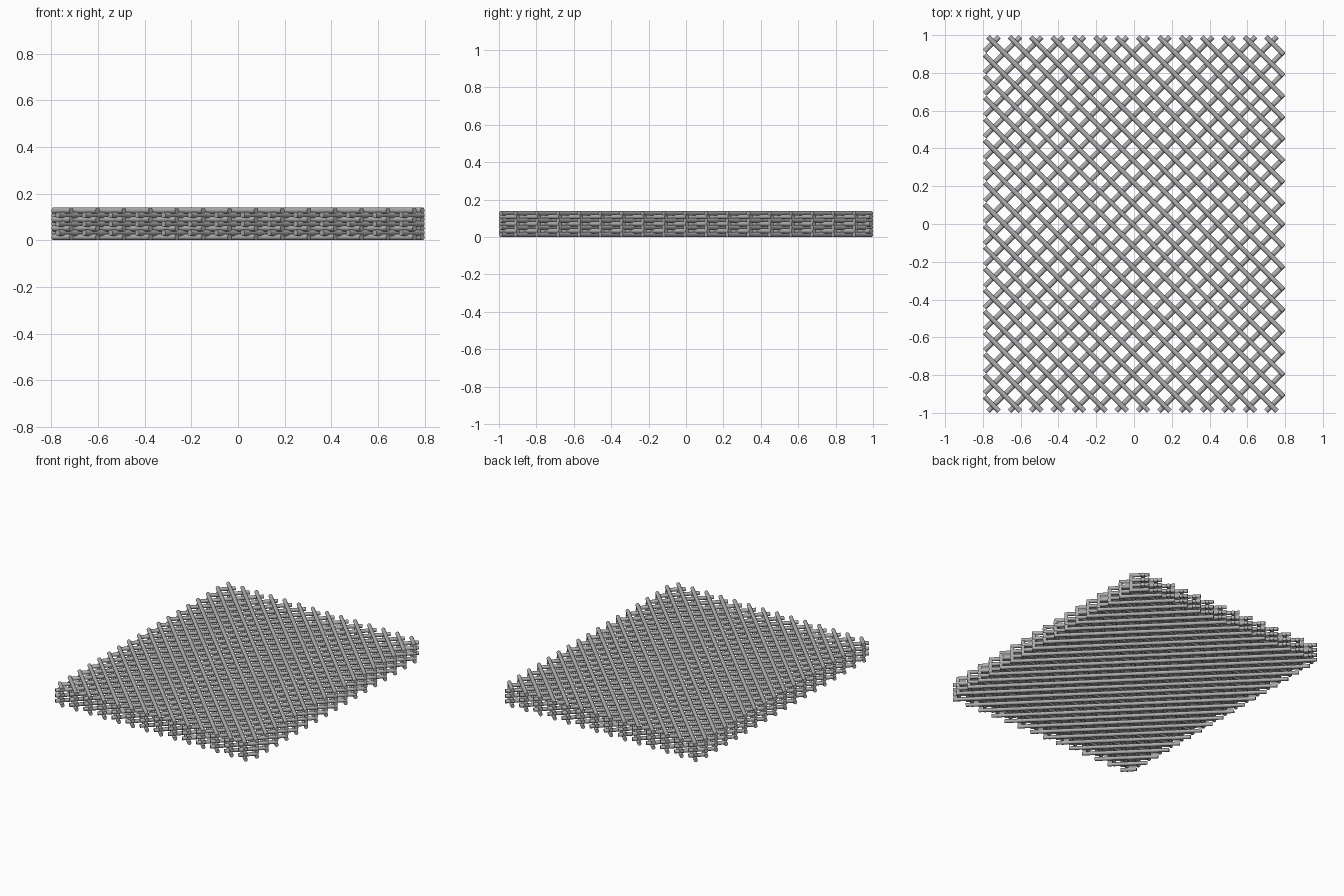
import bpy
import bmesh
import math
from mathutils import Matrix, Vector

cube = bpy.data.objects.get("Cube")
if cube:
    bpy.data.objects.remove(cube, do_unlink=True)

# Overall lattice dimensions
WIDTH, DEPTH, HEIGHT = 1.6, 2.0, 0.14
LAYERS = 7
DIAMETER = 0.026
PITCH = 0.08 * math.sqrt(2)      # strand spacing measured along x
SHIFT = -0.008                   # crossings sit slightly toward -x
STEP = (HEIGHT - DIAMETER) / (LAYERS - 1)

# Strand ends are square, so keep their corners inside the footprint
INSET = DIAMETER / 2 * math.sqrt(0.5)
HALF_X = WIDTH / 2 - INSET
HALF_Y = DEPTH / 2 - INSET

grey = bpy.data.materials.new("strand grey")
grey.use_nodes = True
GREY = (0.43, 0.43, 0.43, 1)
grey.diffuse_color = GREY
grey.node_tree.nodes["Principled BSDF"].inputs["Base Color"].default_value = GREY


def add_strand(bm, start, end):
    """Add one round strand between two points."""
    axis = end - start
    turn = axis.to_track_quat('Z', 'Y').to_matrix().to_4x4()
    place = Matrix.Translation((start + end) / 2) @ turn
    bmesh.ops.create_cone(bm, cap_ends=True, segments=16,
                          radius1=DIAMETER / 2, radius2=DIAMETER / 2,
                          depth=axis.length, matrix=place)


def build_layer(index):
    """One sheet of parallel diagonal strands; direction alternates."""
    slope = -1 if index % 2 == 0 else 1
    z = DIAMETER / 2 + index * STEP
    bm = bmesh.new()
    for k in range(-17, 18):
        c = -slope * SHIFT + PITCH * k
        x0 = max(-HALF_X, -HALF_Y - slope * c)
        x1 = min(HALF_X, HALF_Y - slope * c)
        if x1 - x0 > 0.01:
            add_strand(bm, Vector((x0, c + slope * x0, z)),
                       Vector((x1, c + slope * x1, z)))
    mesh = bpy.data.meshes.new(f"strand_layer_{index + 1}")
    bm.to_mesh(mesh)
    bm.free()
    mesh.materials.append(grey)
    layer = bpy.data.objects.new(mesh.name, mesh)
    bpy.context.collection.objects.link(layer)
    return layer


# Stack of crossing layers
bpy.ops.object.select_all(action='DESELECT')
for i in range(LAYERS):
    obj = build_layer(i)
    obj.select_set(True)
    bpy.context.view_layer.objects.active = obj
bpy.ops.object.shade_smooth_by_angle(angle=math.radians(40))
